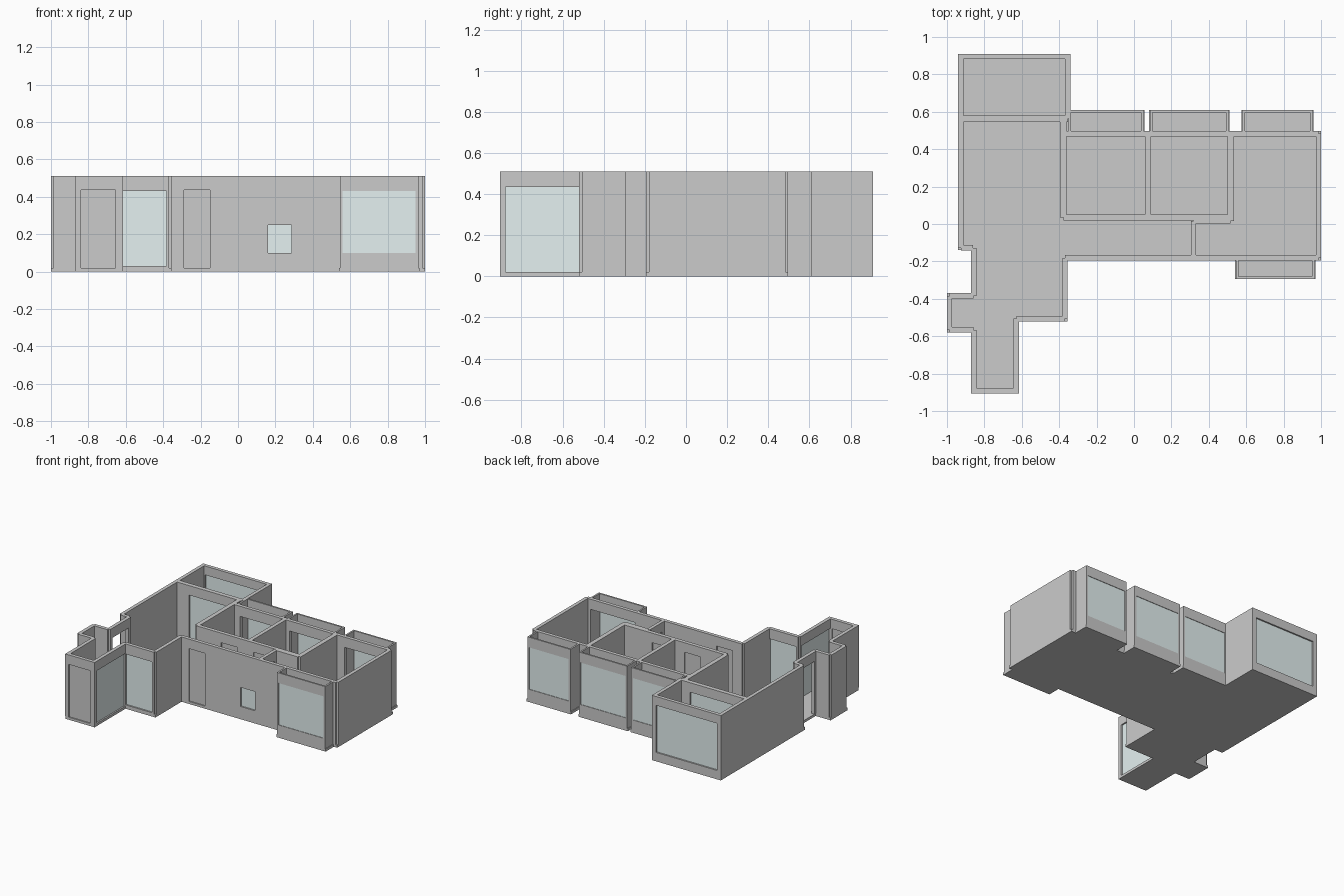
import bpy, bmesh

if "Cube" in bpy.data.objects:
    bpy.data.objects.remove(bpy.data.objects["Cube"])

FLOOR, TOP, T = 0.02, 0.51, 0.028
glass_mat = bpy.data.materials.new("glass")
glass_mat.diffuse_color = (0.78, 0.88, 0.88, 0.45)
glass_mat.use_nodes = True
glass_mat.node_tree.nodes["Principled BSDF"].inputs["Base Color"].default_value = glass_mat.diffuse_color


def make(name, boxes, mat=None):
    """One object from a list of boxes (x0, x1, y0, y1, z0, z1)."""
    bm = bmesh.new()
    for x0, x1, y0, y1, z0, z1 in boxes:
        vs = bmesh.ops.create_cube(bm, size=1)["verts"]
        for v in vs:
            v.co = (x1 if v.co.x > 0 else x0, y1 if v.co.y > 0 else y0,
                    z1 if v.co.z > 0 else z0)
    me = bpy.data.meshes.new(name)
    bm.to_mesh(me)
    bm.free()
    ob = bpy.data.objects.new(name, me)
    bpy.context.collection.objects.link(ob)
    if mat:
        me.materials.append(mat)
    return ob


def wall(name, axis, c, a, b, openings=(), t=T):
    """Straight wall centred on c, from a to b, split round its openings.
    Opening: (start, end, bottom, top, kind), kind = glass, door or open."""
    def box(s, e, z0, z1, th):
        along, across = (s, e), (c - th / 2, c + th / 2)
        return (along + across if axis == "x" else across + along) + (z0, z1)

    parts, pos = [], a
    for i, (s, e, z0, z1, kind) in enumerate(sorted(openings)):
        parts += [box(pos, s, FLOOR, TOP, t), box(s, e, z1, TOP, t)]
        if z0 > FLOOR:
            parts.append(box(s, e, FLOOR, z0, t))
        if kind == "glass":
            make(f"{name}_glass_{i}", [box(s, e, z0, z1, 0.005)], glass_mat)
        elif kind == "door":
            make(f"{name}_door_{i}", [box(s, e, z0, z1, 0.01)])
        pos = e
    parts.append(box(pos, b, FLOOR, TOP, t))
    make(name + "_wall", parts)


def door(s, e, kind="door"):
    return (s, e, FLOOR, 0.435, kind)


def window(s, e, z0=0.1, z1=0.43, kind="glass"):
    return (s, e, z0, z1, kind)


# floor slab
outline = [(-.94, .91), (-.94, -.14), (-.87, -.14), (-.87, -.37), (-1, -.37), (-1, -.58),
           (-.87, -.58), (-.87, -.905), (-.615, -.905), (-.615, -.52), (-.355, -.52),
           (-.355, -.195), (1, -.195), (1, .497), (-.34, .497), (-.34, .91)]
bm = bmesh.new()
face = bm.faces.new([bm.verts.new((x, y, 0)) for x, y in outline])
ext = bmesh.ops.extrude_face_region(bm, geom=[face])["geom"]
for v in ext:
    if isinstance(v, bmesh.types.BMVert):
        v.co.z = FLOOR
bmesh.ops.recalc_face_normals(bm, faces=bm.faces)
mesh = bpy.data.meshes.new("floor")
bm.to_mesh(mesh)
bm.free()
bpy.context.collection.objects.link(bpy.data.objects.new("floor", mesh))

# walls running left to right
wall("balcony_back", "x", .896, -.94, -.34, [window(-.905, -.375, .07, .44)])
wall("balcony_divider", "x", .563, -.926, -.354, [door(-.81, -.44, "glass")], .035)
wall("left_step", "x", -.127, -.926, -.86)
wall("alcove_back", "x", -.384, -.986, -.857)
wall("alcove_front", "x", -.566, -.986, -.857)
wall("porch_front", "x", -.891, -.87, -.615, [door(-.84, -.655)])
wall("side_front", "x", -.506, -.629, -.369, [window(-.615, -.383, .03, .43)])
wall("corridor_front", "x", -.181, -.369, .986,
     [door(-.29, -.15), window(.16, .285, .1, .25), window(.56, .95, kind="open")])
wall("bedroom_front", "x", .035, -.378, .318, [door(-.16, -.02), door(.12, .26)], .03)
wall("bedroom_front_end", "x", .027, .318, .517, t=.046)
wall("bedroom_back", "x", .483, -.378, .986,
     [window(-.31, .02, kind="open"), window(.12, .47, kind="open"),
      window(.6, .93, kind="open")])

# walls running front to back
wall("balcony_left", "y", -.926, .563, .91)
wall("living_left", "y", -.926, -.127, .563)
wall("balcony_right", "y", -.354, .563, .91)
wall("entry", "y", -.857, -.384, -.127, [door(-.355, -.155, "open")])
wall("alcove_left", "y", -.986, -.566, -.384)
wall("porch_left", "y", -.857, -.905, -.566)
wall("porch_right", "y", -.629, -.905, -.506, [door(-.88, -.52, "glass")])
wall("side_right", "y", -.369, -.506, -.181)
wall("living_right", "y", -.378, .035, .563, t=.034)
wall("bedroom_middle", "y", .075, .035, .483, t=.03)
wall("bedroom_end", "y", .517, .015, .483, t=.035)
wall("main_bedroom", "y", .318, -.181, .015, [door(-.14, -.02)], .026)
wall("right", "y", .986, -.181, .483)

# bay windows: slab, two cheeks and a glazed front
for name, x0, x1, inner, outer in [("bay_left", -.35, .05, .497, .61),
                                   ("bay_middle", .085, .505, .497, .61),
                                   ("bay_right", .58, .955, .497, .61),
                                   ("bay_front", .545, .965, -.195, -.295)]:
    y0, y1 = sorted((inner, outer))
    th = .013
    mid = outer - th / 2 if outer > 0 else outer + th / 2
    make(name + "_floor", [(x0 - .005, x1 + .005, y0, y1, 0, FLOOR)])
    wall(name, "x", mid, x0, x1, [window(x0 + .015, x1 - .015)], th)
    for side, x in (("left", x0 + th / 2), ("right", x1 - th / 2)):
        wall(f"{name}_{side}_cheek", "y", x, y0, y1, t=th)
